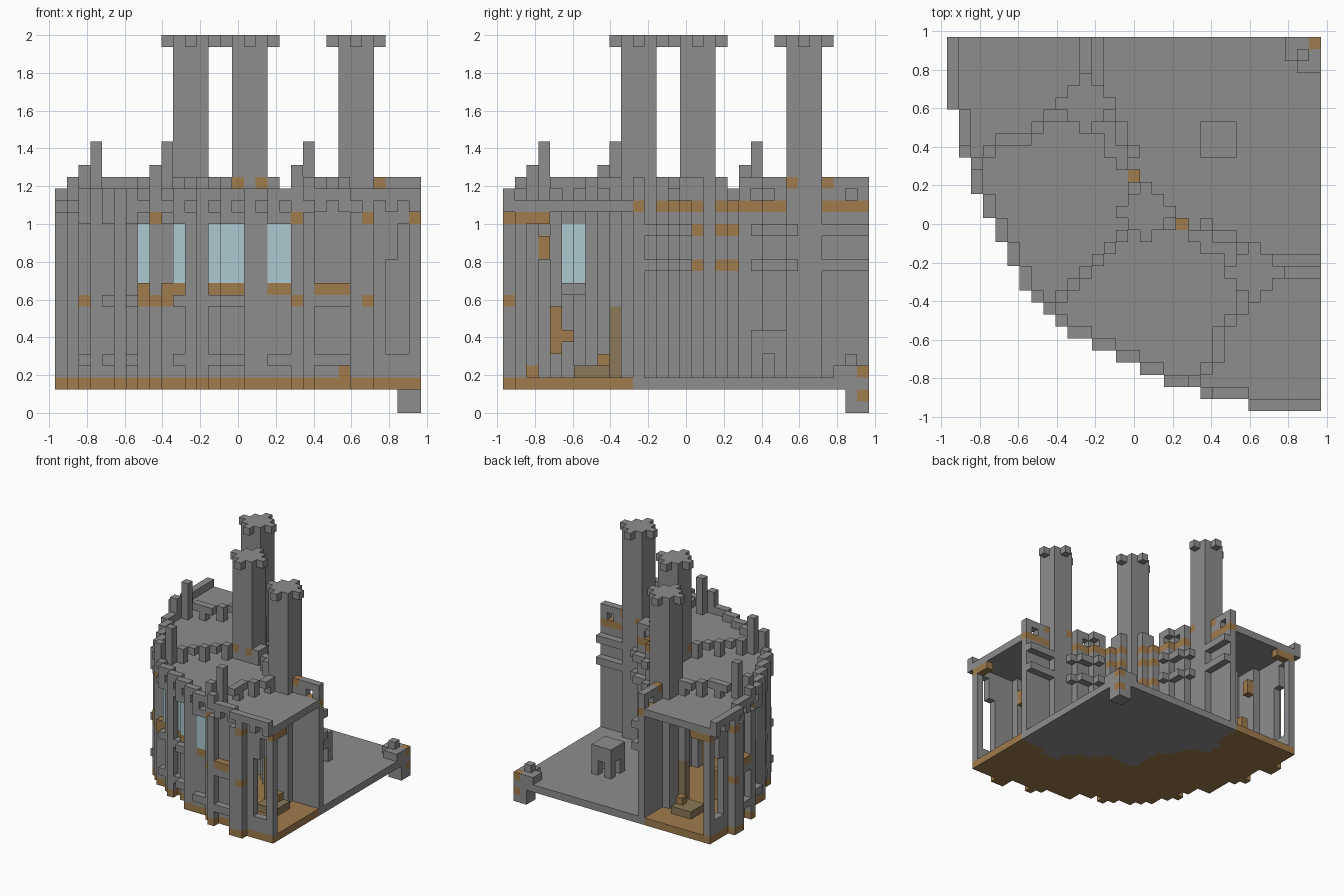
import bpy, bmesh, math

cube = bpy.data.objects.get("Cube")
if cube:
    bpy.data.objects.remove(cube)

S = 1 / 16          # block size
N = 31              # blocks per side; the ring is centred on the back left corner
INNER = 20          # inner radius of the rooms


def material(name, rgb):
    m = bpy.data.materials.new(name)
    m.use_nodes = True
    m.diffuse_color = (*rgb, 1)
    m.node_tree.nodes["Principled BSDF"].inputs["Base Color"].default_value = (*rgb, 1)
    return m


MATS = [material("stone grey", (0.27, 0.27, 0.27)),
        material("golden wood", (0.35, 0.2, 0.075)),
        material("pale glass", (0.41, 0.58, 0.63)),
        material("dull tan wood", (0.26, 0.19, 0.1))]
STONE, WOOD, GLASS, TAN = range(4)
blocks = {}         # cell -> (part, colour)


def put(part, i, j, ks, colour=STONE):
    """Stack blocks at a cell and at its twin across the diagonal."""
    for k in ks:
        blocks[i, j, k] = blocks[j, i, k] = (part, colour)


def box(part, xs, ys, ks, colour=STONE):
    for i in xs:
        for j in ys:
            put(part, i, j, ks, colour)


def carve(i, j, ks):
    for k in ks:
        blocks.pop((i, j, k), None)
        blocks.pop((j, i, k), None)


def span(a, b):
    return range(a, b + 1)


def radius(i, j):
    return math.hypot(N - i - .5, N - j - .5)


def ring(r0, r1):
    """Cells of one half of the ring, with a flag alternating along the arc."""
    for i in range(N):
        for j in range(i + 1):
            if r0 < radius(i, j) <= r1:
                angle = math.atan2(N - i - .5, N - j - .5)
                yield i, j, int(angle * (r0 + r1) / 2) % 2


# Foremost block of each column, from the diagonal to the cut end
steps = [8, 7] + [6] * 2 + [5] * 2 + [4] * 2 + [3] * 2 + [2] * 3 + [1] * 4 + [0] * 6
EDGE = dict(enumerate(steps, 8))
WINDOWS = (10, 13, 14, 15, 18, 19)
PANELS = (22, 23, 24)
PILASTERS = (8, 11, 12, 16, 17, 20, 21, 25, 26)

# Floors, roof slab and outer wall
for i, j, odd in ring(0, INNER):
    put("courtyard_floor", i, j, [2])
for i, e in EDGE.items():
    for j in span(e + 1, i):
        if radius(i, j) > INNER:
            put("room_floor", i, j, [2], WOOD)
            put("roof", i, j, [17])
    if i > 8:
        put("outer_wall", i, e + 1, span(3, 17))
    if i in (28, 29):
        carve(i, e + 1, span(5, 12 if i == 28 else 15))

# Facade relief: rim, corbels, ledges, pilasters, windows and sills
for i, e in EDGE.items():
    put("rim", i, e, [18])
    if i % 2 == 0:
        put("corbels", i, e, [17])
    if i < 27 and i not in PANELS:
        put("cornice", i, e, [16])
    if i < 25:
        put("lower_ledge", i, e, [4])
    if i < 25 and i not in (18, 19):
        put("string_course", i, e, [9])
    if i in PILASTERS:
        put("room_floor", i, e, [2], WOOD)
        put("pilasters", i, e, span(3, 16))
    if i in PANELS:
        put("panel_sills", i, e, [10], WOOD)
    if i in WINDOWS:
        put("windows", i, e + 1, span(11, 15), GLASS)
        put("window_sills", i, e + 1, [10], WOOD)
    if i in (20, 26):
        put("wooden_brackets", i, e, [9, 16], WOOD)
put("room_floor", 9, 7, [2], WOOD)
put("pilasters", 9, 7, span(3, 8))
put("window_sills", 9, 7, [9, 10], WOOD)
put("wooden_brackets", 8, 8, [9, 16], WOOD)
put("rim_post", 21, 1, [19])
box("inner_ledge", [16], (5, 6), [10])

# Courtyard wall with ledges and a pierced railing
for i, j, odd in ring(19, INNER):
    put("courtyard_wall", i, j, span(3, 16))
    put("railing_beam", i, j, [17], WOOD)
    if (i, j) != (19, 15):
        post = i != 29 if i > 26 else odd
        put("railing", i, j, [18, 19] if post else [19])
    if (i, j) in ((19, 15), (18, 16)):
        put("courtyard_wall", i, j, [12, 15], WOOD)
for i, j, odd in ring(18, 19):
    if i > 20 and i not in (25, 26):
        put("courtyard_ledges", i, j, [12, 15])

# Chimneys with diamond caps
for ci, cj in ((11, 25), (16, 16)):
    box("chimneys", span(ci - 1, ci + 1), span(cj - 1, cj + 1), range(2, 31))
    for a in span(-2, 2):
        for b in span(-2, 2):
            if abs(a) + abs(b) < 3:
                put("chimney_caps", ci + a, cj + b, [31])

# Small wooden blocks at the chimney corners
for i, j in ((15, 15), (17, 15), (12, 24), (11, 27)):
    put("chimney_blocks", i, j, [19], WOOD)


# Room dividers: outer piers, pierced railing on the roof
def divider(start, end):
    count = abs(end[0] - start[0])
    for n in span(0, count):
        i = start[0] + (end[0] - start[0]) * n // count
        j = round(start[1] + (end[1] - start[1]) * n / count)
        put("roof_dividers", i, j, [19] if n % 2 else [18, 19])
        if n == 0 or n > count - 2:
            put("divider_piers", i, j, span(3, 16))


divider((9, 24), (3, 21))
divider((14, 14), (9, 9))
for i, j, top in ((3, 21, 22), (2, 20, 20), (9, 9, 22), (8, 8, 20)):
    put("turrets", i, j, span(17, top))

# Furniture in the end rooms
box("bench", span(6, 8), span(25, 27), [3], TAN)
put("bench", 8, 26, [4], WOOD)
put("tan_post", 9, 24, span(3, 8), TAN)
put("cabinet", 4, 24, span(5, 8), WOOD)
put("cabinet", 5, 24, [6], WOOD)
put("floor_box", 2, 24, [3], WOOD)
put("wall_lamp", 3, 24, [13, 14], WOOD)
box("ceiling_beam", span(1, 3), [30], [16], WOOD)

# Arched block standing in the courtyard
box("courtyard_block", span(21, 23), span(21, 23), span(3, 6))
for a in span(21, 23):
    carve(22, a, (3, 4))

# Central post at the courtyard corner
box("corner_leg", (29, 30), (29, 30), (0, 1))
box("corner_post", (29, 30), span(28, 30), [3])
put("corner_post", 29, 29, [4])
for k in (1, 3):
    put("corner_post", 30, 30, [k], WOOD)

# Turn every part into a mesh of its exposed block faces
SIDES = []
for axis in range(3):
    for sign in (0, 1):
        step = [0, 0, 0]
        step[axis] = 2 * sign - 1
        u, v = (axis + 1) % 3, (axis + 2) % 3
        quad = []
        for a, b in ((0, 0), (1, 0), (1, 1), (0, 1)):
            c = [0, 0, 0]
            c[axis], c[u], c[v] = sign, a, b
            quad.append(c)
        SIDES.append((step, quad if sign else quad[::-1]))

for part in sorted({p for p, c in blocks.values()}):
    bm = bmesh.new()
    verts = {}
    for cell, (owner, colour) in blocks.items():
        if owner != part:
            continue
        for step, quad in SIDES:
            if tuple(a + b for a, b in zip(cell, step)) in blocks:
                continue
            corners = []
            for c in quad:
                key = tuple(a + b for a, b in zip(cell, c))
                if key not in verts:
                    x, y, z = key
                    verts[key] = bm.verts.new(((x - N / 2) * S, (y - N / 2) * S, z * S))
                corners.append(verts[key])
            bm.faces.new(corners).material_index = colour
    bmesh.ops.dissolve_limit(bm, angle_limit=0.01, verts=bm.verts[:],
                             edges=bm.edges[:], delimit={'MATERIAL'})
    mesh = bpy.data.meshes.new(part)
    for m in MATS:
        mesh.materials.append(m)
    bm.to_mesh(mesh)
    bm.free()
    bpy.context.collection.objects.link(bpy.data.objects.new(part, mesh))
